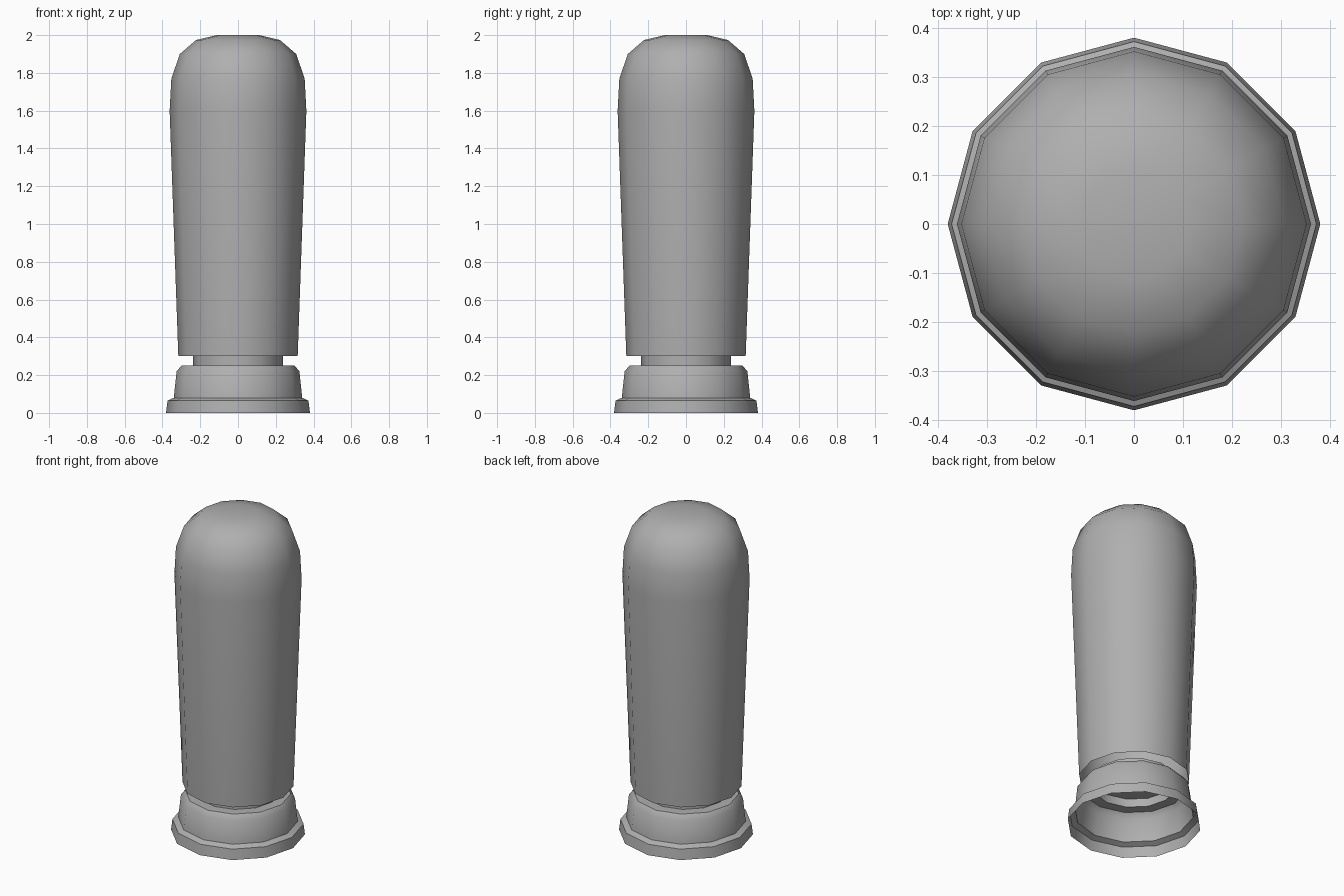
import bpy, bmesh, math

if "Cube" in bpy.data.objects:
    bpy.data.objects.remove(bpy.data.objects["Cube"])

SIDES = 12

grey = bpy.data.materials.new("mid_grey")
grey.diffuse_color = (0.43, 0.43, 0.43, 1)
grey.use_nodes = True
grey.node_tree.nodes["Principled BSDF"].inputs["Base Color"].default_value = grey.diffuse_color


def lathe(name, profile, cap_bottom=False, cap_top=False):
    """Spin a (radius, height) profile around z into a twelve-sided shell."""
    bm = bmesh.new()
    rings = []
    for r, z in profile:
        rings.append([bm.verts.new((r * math.cos(2 * math.pi * i / SIDES),
                                    r * math.sin(2 * math.pi * i / SIDES), z))
                      for i in range(SIDES)])
    for low, high in zip(rings, rings[1:]):
        for i in range(SIDES):
            j = (i + 1) % SIDES
            bm.faces.new((low[i], low[j], high[j], high[i]))
    if cap_bottom:
        bm.faces.new(rings[0][::-1])
    if cap_top:
        bm.faces.new(rings[-1])
    mesh = bpy.data.meshes.new(name)
    bm.to_mesh(mesh)
    bm.free()
    mesh.materials.append(grey)
    obj = bpy.data.objects.new(name, mesh)
    bpy.context.collection.objects.link(obj)
    bpy.ops.object.select_all(action='DESELECT')
    obj.select_set(True)
    bpy.context.view_layer.objects.active = obj
    bpy.ops.object.shade_smooth_by_angle(angle=math.radians(36))
    return obj


# Stepped base, an open shell underneath, with an inward shoulder to the neck
lathe("base_collar", [(0.381, 0), (0.373, 0.065), (0.34, 0.08),
                      (0.325, 0.22), (0.30, 0.25), (0.237, 0.25)])

# Narrow neck between base and body, closed at its top
lathe("neck", [(0.237, 0.25), (0.237, 0.302)], cap_top=True)

# Tapered body with a rounded top, open at the bottom
lathe("body", [(0.316, 0.30), (0.362, 1.60), (0.353, 1.77), (0.308, 1.90),
               (0.222, 1.974), (0.112, 2.0)], cap_top=True)
